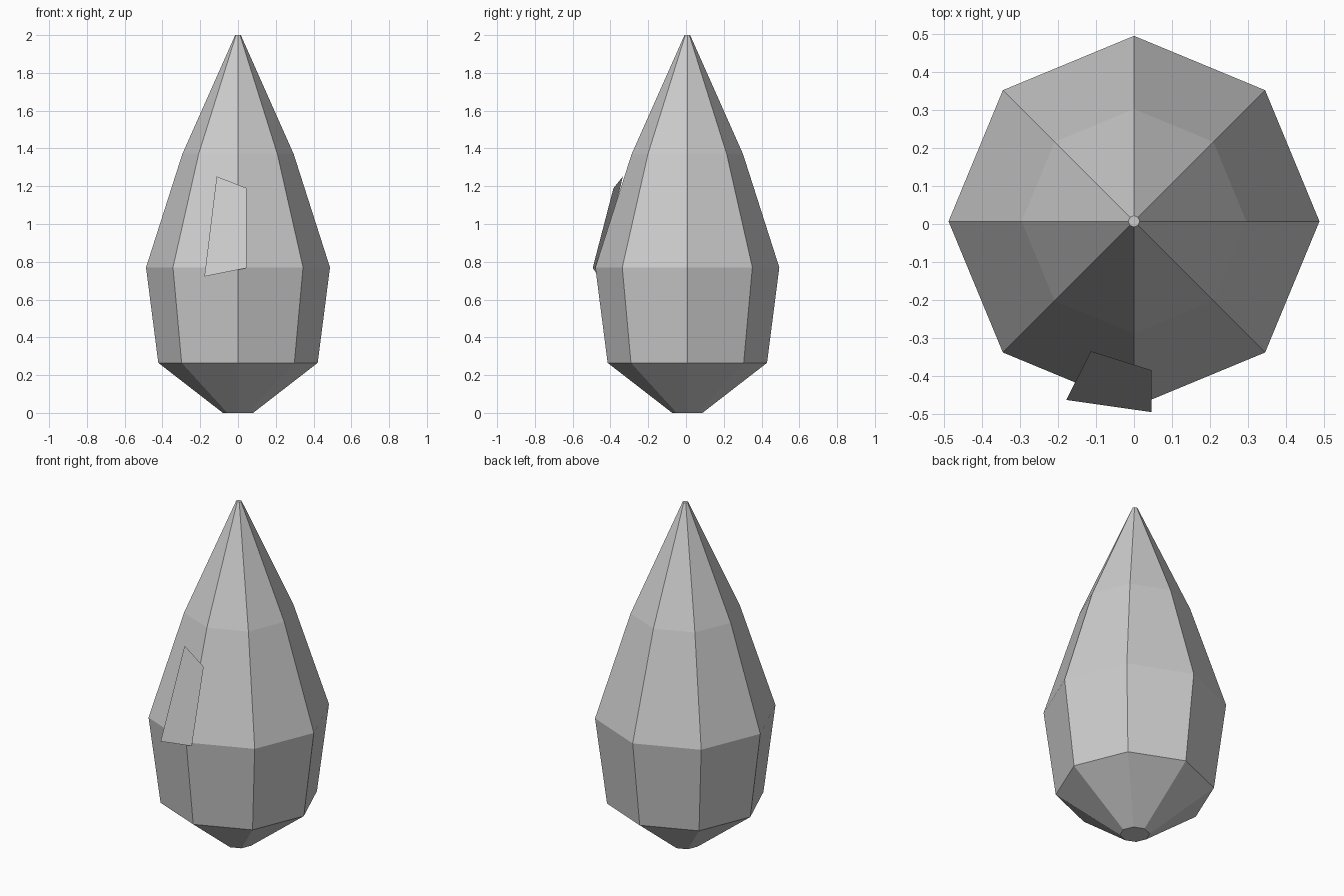
import bpy
import bmesh
from math import cos, sin, pi

cube = bpy.data.objects.get("Cube")
if cube:
    bpy.data.objects.remove(cube, do_unlink=True)

SIDES = 8
CENTRE_Y = 0.007

# One plain grey for everything
grey = bpy.data.materials.new("plain_grey")
grey.use_nodes = True
colour = (0.6, 0.6, 0.6, 1)
grey.diffuse_color = colour
grey.node_tree.nodes["Principled BSDF"].inputs["Base Color"].default_value = colour


def add_object(name, bm):
    mesh = bpy.data.meshes.new(name)
    bm.to_mesh(mesh)
    bm.free()
    mesh.materials.append(grey)
    obj = bpy.data.objects.new(name, mesh)
    bpy.context.collection.objects.link(obj)
    return obj


# Faceted teardrop body: octagonal rings lofted along a (radius, height) profile
profile = [(0.08, 0), (0.422, 0.265), (0.487, 0.77), (0.295, 1.37), (0.015, 2)]
bm = bmesh.new()
rings = []
for radius, height in profile:
    angles = [2 * pi * i / SIDES for i in range(SIDES)]
    rings.append([bm.verts.new((radius * cos(a), CENTRE_Y + radius * sin(a), height))
                  for a in angles])
for low, high in zip(rings, rings[1:]):
    for i in range(SIDES):
        j = (i + 1) % SIDES
        bm.faces.new((low[i], low[j], high[j], high[i]))
bm.faces.new(rings[0][::-1])
bm.faces.new(rings[-1])
add_object("faceted_body", bm)

# Thin loose panel leaning on the front
bm = bmesh.new()
corners = [(-0.178, -0.462, 0.722), (0.046, -0.494, 0.767),
           (0.046, -0.384, 1.19), (-0.113, -0.334, 1.252)]
bm.faces.new([bm.verts.new(c) for c in corners])
add_object("front_panel", bm)
